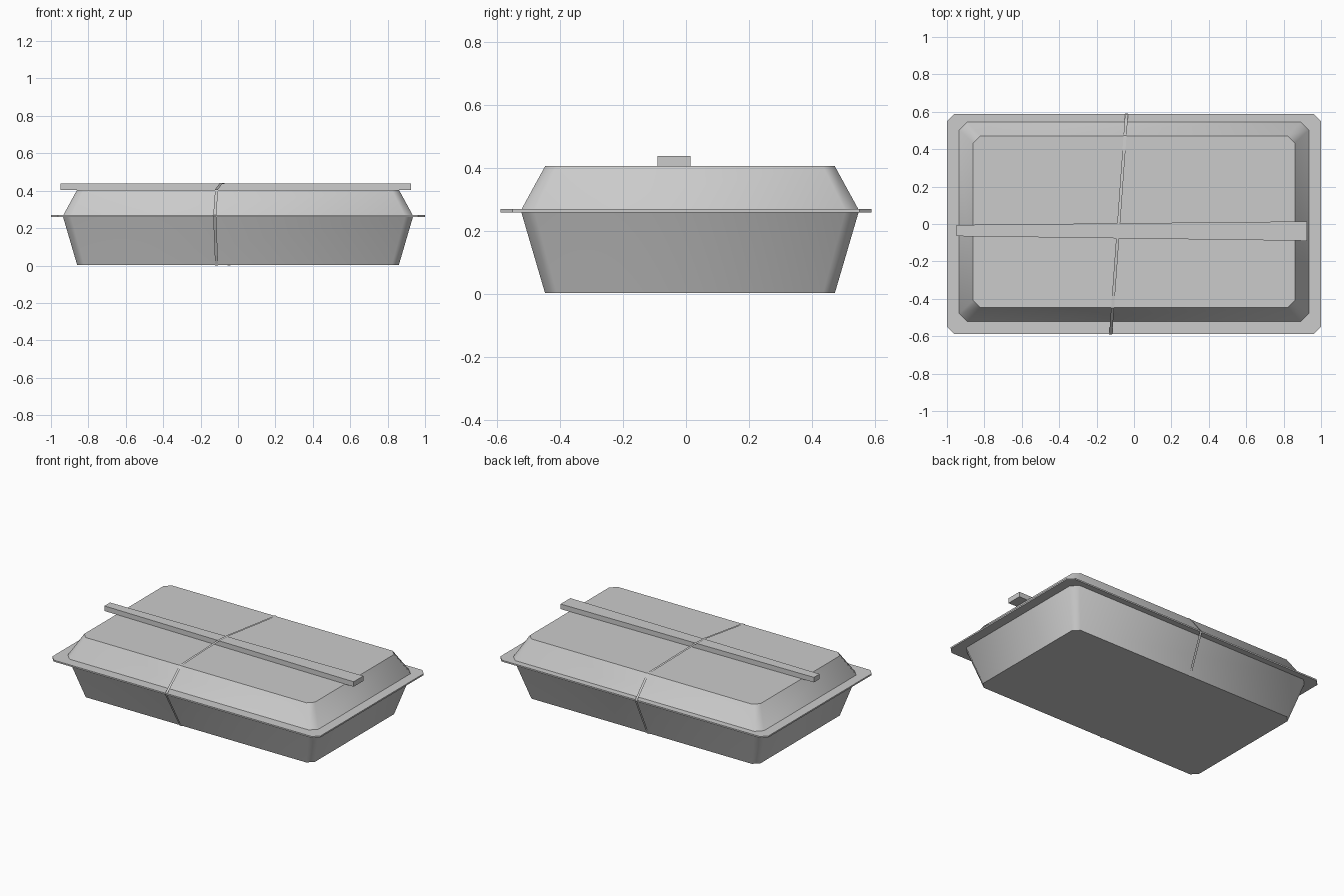
import bpy
import bmesh
import math

cube = bpy.data.objects.get("Cube")
if cube:
    bpy.data.objects.remove(cube, do_unlink=True)

GREY = (0.6, 0.6, 0.6, 1.0)
mat = bpy.data.materials.new("light grey")
mat.use_nodes = True
mat.diffuse_color = GREY
mat.node_tree.nodes["Principled BSDF"].inputs["Base Color"].default_value = GREY


def finish(name, bm, smooth=False):
    bmesh.ops.recalc_face_normals(bm, faces=bm.faces)
    mesh = bpy.data.meshes.new(name)
    bm.to_mesh(mesh)
    bm.free()
    mesh.materials.append(mat)
    obj = bpy.data.objects.new(name, mesh)
    bpy.context.collection.objects.link(obj)
    if smooth:
        bpy.ops.object.select_all(action='DESELECT')
        obj.select_set(True)
        bpy.context.view_layer.objects.active = obj
        bpy.ops.object.shade_smooth_by_angle(angle=math.radians(50))
    return obj


def clipped_rectangle(hx, hy, cut, yc):
    """Outline of a rectangle with its four corners cut off."""
    points = []
    for sx, sy in ((1, 1), (-1, 1), (-1, -1), (1, -1)):
        pair = [(sx * hx, yc + sy * (hy - cut)), (sx * (hx - cut), yc + sy * hy)]
        points += pair if sx * sy > 0 else pair[::-1]
    return points


def tray(name, lower, upper, yc, smooth=True):
    """Closed loft between two clipped rectangles (half x, half y, cut, z)."""
    bm = bmesh.new()
    rings = [[bm.verts.new((x, y, z)) for x, y in clipped_rectangle(hx, hy, cut, yc)]
             for hx, hy, cut, z in (lower, upper)]
    count = len(rings[0])
    for i in range(count):
        j = (i + 1) % count
        bm.faces.new((rings[0][i], rings[0][j], rings[1][j], rings[1][i]))
    bm.faces.new(rings[0][::-1])
    bm.faces.new(rings[1])
    return finish(name, bm, smooth)


# Container, flange and lid
wide = (0.936, 0.535, 0.043)
narrow = (0.86, 0.459, 0.038)
tray("container", (*narrow, 0.003), (*wide, 0.262), 0.0125)
tray("rim", (1.0, 0.587, 0.038, 0.259), (1.0, 0.587, 0.038, 0.269), 0.0, smooth=False)
tray("lid", (*wide, 0.266), (*narrow, 0.405), 0.0125)

# Tapered chopsticks lying along the lid
bm = bmesh.new()
bmesh.ops.create_cube(bm, size=1)
for v in bm.verts:
    thick_end = v.co.x > 0
    half = 0.052 if thick_end else 0.03
    middle = -0.038 if thick_end else -0.035
    v.co = (0.925 if thick_end else -0.95,
            middle + math.copysign(half, v.co.y),
            0.438 if v.co.z > 0 else 0.404)
finish("chopsticks", bm)

# Taut elastic band, slightly slanted, stretched around the box
path = [(-0.59, 0.264), (-0.448, 0.407), (-0.083, 0.442), (0.008, 0.442),
        (0.473, 0.407), (0.59, 0.264), (0.473, 0.0), (-0.448, 0.0)]
bm = bmesh.new()
pairs = [[bm.verts.new((-0.082 + 0.072 * y + side * 0.008, y, z)) for side in (-1, 1)]
         for y, z in path]
for a, b in zip(pairs, pairs[1:] + pairs[:1]):
    bm.faces.new((a[0], a[1], b[1], b[0]))
finish("elastic_band", bm)
